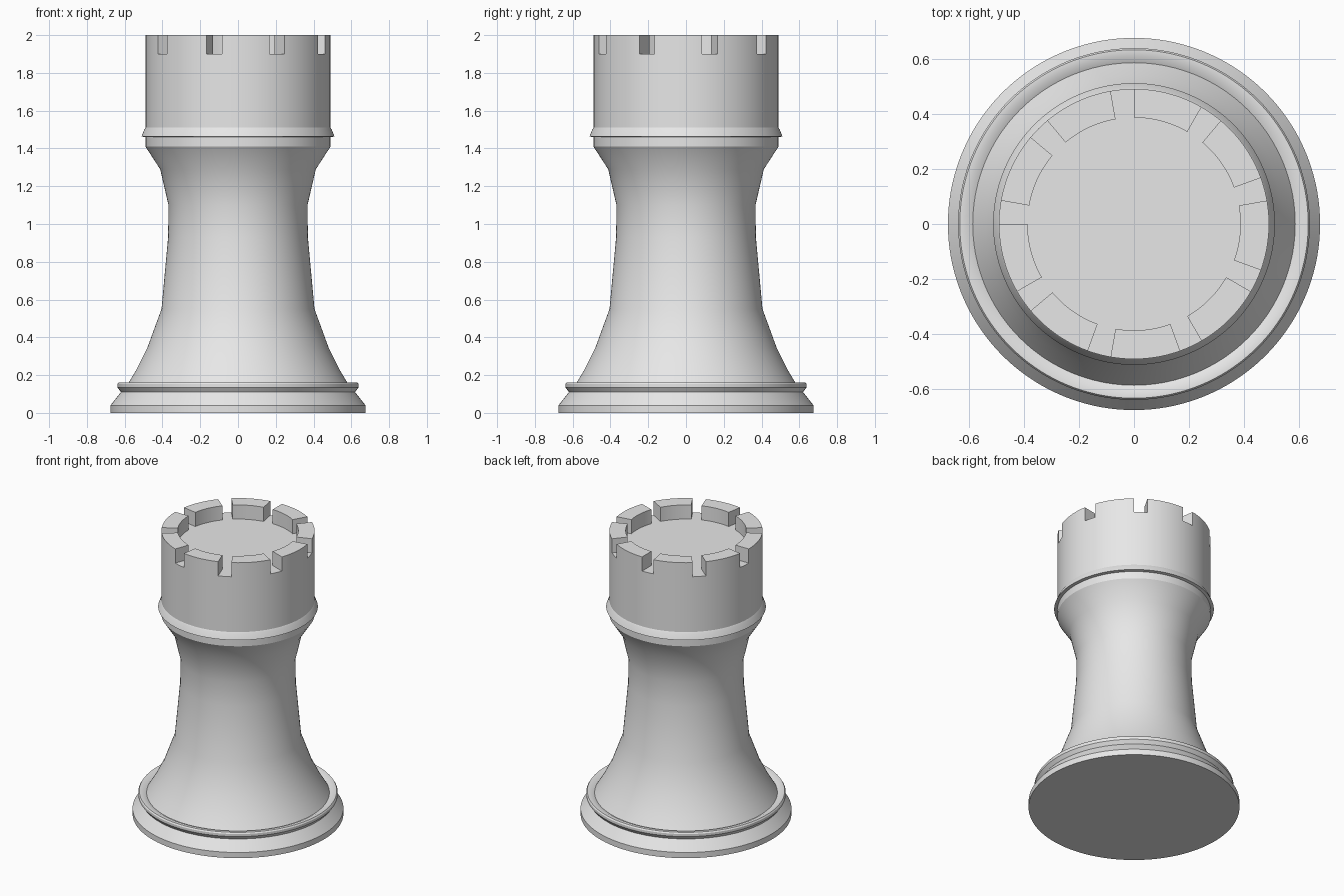
import bpy
import bmesh
from math import cos, sin, radians, tau

if "Cube" in bpy.data.objects:
    bpy.data.objects.remove(bpy.data.objects["Cube"], do_unlink=True)

SEGMENTS = 144

stone = bpy.data.materials.new("light_grey")
stone.use_nodes = True
grey = (0.8, 0.8, 0.8, 1)
stone.diffuse_color = grey
stone.node_tree.nodes["Principled BSDF"].inputs["Base Color"].default_value = grey


def finish(name, bm):
    """Turn a bmesh into a shaded, coloured object."""
    mesh = bpy.data.meshes.new(name)
    bm.to_mesh(mesh)
    bm.free()
    mesh.materials.append(stone)
    obj = bpy.data.objects.new(name, mesh)
    bpy.context.collection.objects.link(obj)
    bpy.ops.object.select_all(action="DESELECT")
    obj.select_set(True)
    bpy.context.view_layer.objects.active = obj
    bpy.ops.object.shade_smooth_by_angle(angle=radians(30))
    return obj


def lathe(name, profile, cap_bottom=False, cap_top=False):
    """Revolve (radius, height) points, listed upwards, around z."""
    bm = bmesh.new()
    angles = [tau * i / SEGMENTS for i in range(SEGMENTS)]
    rings = [[bm.verts.new((r * cos(a), r * sin(a), z)) for a in angles]
             for r, z in profile]
    for low, high in zip(rings, rings[1:]):
        for i in range(SEGMENTS):
            j = (i + 1) % SEGMENTS
            bm.faces.new((low[i], low[j], high[j], high[i]))
    if cap_bottom:
        bm.faces.new(rings[0][::-1])
    if cap_top:
        bm.faces.new(rings[-1])
    return finish(name, bm)


def merlon(name, start, sweep, inner, outer, bottom, top):
    """Curved block standing on the crown floor, open underneath."""
    bm = bmesh.new()
    steps = int(sweep / 360 * SEGMENTS)
    arc = [radians(start + sweep * i / steps) for i in range(steps + 1)]
    outline = [(outer * cos(a), outer * sin(a)) for a in arc]
    outline += [(inner * cos(a), inner * sin(a)) for a in reversed(arc)]
    low = [bm.verts.new((x, y, bottom)) for x, y in outline]
    high = [bm.verts.new((x, y, top)) for x, y in outline]
    bm.faces.new(high)
    for i in range(len(low)):
        j = (i + 1) % len(low)
        bm.faces.new((low[i], low[j], high[j], high[i]))
    return finish(name, bm)


# Stepped foot with a raised lip
lathe("base", [(0.675, 0), (0.675, 0.04), (0.62, 0.11), (0.638, 0.135),
               (0.638, 0.153), (0.632, 0.162), (0.61, 0.162), (0.585, 0.15)],
      cap_bottom=True)

# Flared, waisted column
lathe("shaft", [(0.585, 0.15), (0.54, 0.225), (0.48, 0.345), (0.405, 0.55),
                (0.37, 0.93), (0.368, 1.1), (0.412, 1.29), (0.49, 1.41)])

# Drum with a thin flared collar and a flat floor
lathe("crown", [(0.49, 1.41), (0.49, 1.46), (0.511, 1.463), (0.496, 1.5),
                (0.49, 1.51), (0.49, 1.9)], cap_top=True)

# Nine battlements with narrow gaps
for k in range(9):
    merlon(f"merlon_{k + 1}", 60 + 40 * k, 30, 0.386, 0.49, 1.9, 2.0)
